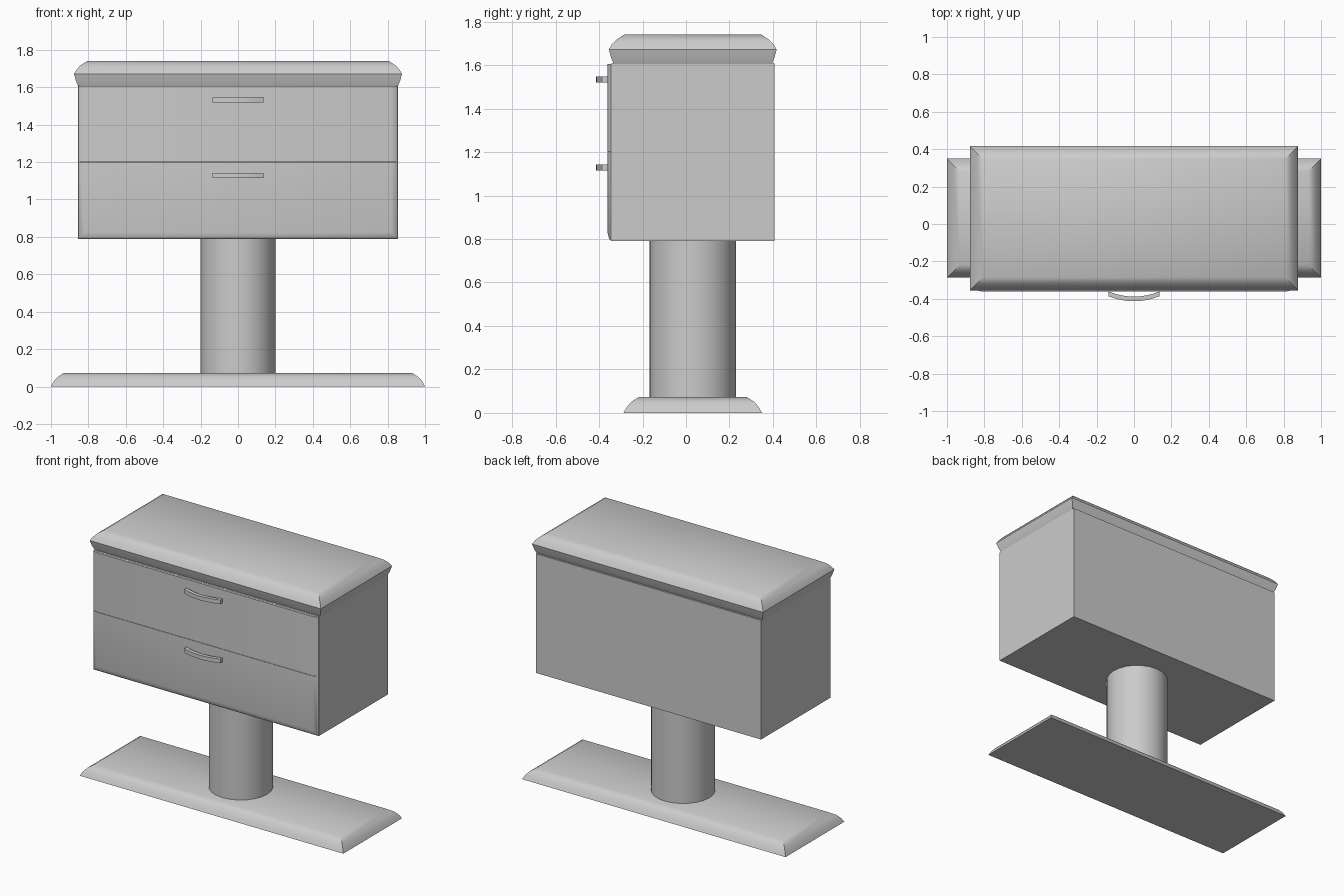
import bpy, bmesh, math

if "Cube" in bpy.data.objects:
    bpy.data.objects.remove(bpy.data.objects["Cube"])

CY = 0.031  # shared centre line in y


def finish(name, bm, angle=35):
    bmesh.ops.recalc_face_normals(bm, faces=bm.faces[:])
    me = bpy.data.meshes.new(name)
    bm.to_mesh(me)
    bm.free()
    ob = bpy.data.objects.new(name, me)
    bpy.context.collection.objects.link(ob)
    bpy.ops.object.select_all(action='DESELECT')
    ob.select_set(True)
    bpy.context.view_layer.objects.active = ob
    bpy.ops.object.shade_smooth_by_angle(angle=math.radians(angle))
    return ob


def loft(name, rings):
    """Closed solid through a list of four-cornered rings."""
    bm = bmesh.new()
    loops = [[bm.verts.new(p) for p in r] for r in rings]
    for a, b in zip(loops, loops[1:]):
        n = len(a)
        for i in range(n):
            j = (i + 1) % n
            bm.faces.new((a[i], a[j], b[j], b[i]))
    bm.faces.new(loops[0])
    bm.faces.new(loops[-1])
    return finish(name, bm)


def slab(name, profile, hx, hy):
    """Rectangular slab; profile is (inset, z) from bottom to top."""
    loft(name, [[(sx * (hx - i), CY + sy * (hy - i), z)
                 for sx, sy in ((-1, -1), (1, -1), (1, 1), (-1, 1))]
                for i, z in profile])


# Foot plate with rounded upper edge
slab("base", [(0, 0), (0.013, 0.025), (0.034, 0.05), (0.068, 0.072)], 1.0, 0.318)

# Cabinet body
slab("cabinet", [(0, 0.79), (0, 1.607)], 0.855, 0.376)

# Flared top with rounded upper edge
slab("top", [(0.022, 1.606), (0.010, 1.635), (0, 1.672), (0.014, 1.695),
             (0.036, 1.718), (0.07, 1.74)], 0.877, 0.386)
bpy.data.objects["top"].data.update()

# Column
bm = bmesh.new()
bmesh.ops.create_cone(bm, cap_ends=True, segments=24, radius1=0.2, radius2=0.2, depth=0.73)
bmesh.ops.translate(bm, verts=bm.verts[:], vec=(0, CY, 0.43))
finish("column", bm)


# Drawer fronts, softened on the outer sides and the bottom edge only
def drawer(name, z0, z1, bottom):
    rings = []
    for i, y in ((0, -0.343), (0.009, -0.353), (0.035, -0.36)):
        x, z = 0.855 - i, z0 + i * bottom
        rings.append([(-x, y, z), (x, y, z), (x, y, z1), (-x, y, z1)])
    loft(name, rings)


drawer("upper_drawer", 1.2, 1.606, 0)
drawer("lower_drawer", 0.79, 1.198, 1)

# Bowed handles
for name, z in (("upper_handle", 1.533), ("lower_handle", 1.128)):
    rings = []
    for k in range(9):
        t = -1 + k / 4
        x = 0.137 * t
        y = -0.361 - 0.027 * (1 - t * t)
        rings.append([(x, y, z - 0.014), (x, y - 0.025, z - 0.014),
                      (x, y - 0.025, z + 0.014), (x, y, z + 0.014)])
    loft(name, rings)
